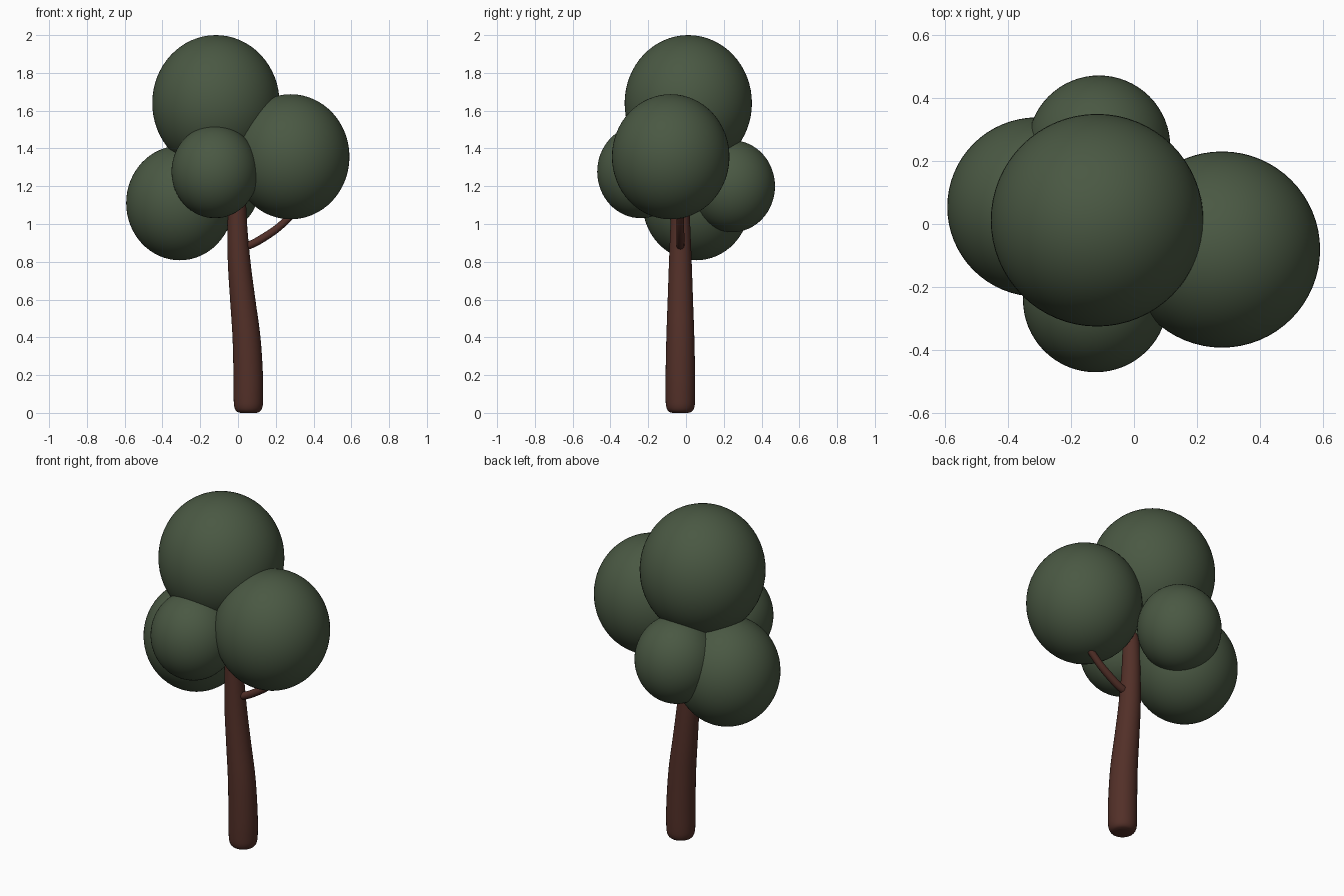
import bpy, bmesh, math
from mathutils import Vector

if "Cube" in bpy.data.objects:
    bpy.data.objects.remove(bpy.data.objects["Cube"])


def material(name, rgb):
    m = bpy.data.materials.new(name)
    m.diffuse_color = (*rgb, 1)
    m.use_nodes = True
    m.node_tree.nodes["Principled BSDF"].inputs["Base Color"].default_value = m.diffuse_color
    return m


leaf_green = material("leaf green", (0.068, 0.098, 0.056))
bark_brown = material("bark brown", (0.085, 0.029, 0.021))


def finish(bm, name, mat):
    bmesh.ops.recalc_face_normals(bm, faces=bm.faces)
    for f in bm.faces:
        f.smooth = True
    me = bpy.data.meshes.new(name)
    bm.to_mesh(me)
    bm.free()
    me.materials.append(mat)
    ob = bpy.data.objects.new(name, me)
    bpy.context.collection.objects.link(ob)
    return ob


def foliage(name, centre, r, rz):
    bm = bmesh.new()
    bmesh.ops.create_uvsphere(bm, u_segments=64, v_segments=32, radius=1)
    bmesh.ops.scale(bm, vec=(r, r, rz), verts=bm.verts)
    bmesh.ops.translate(bm, vec=centre, verts=bm.verts)
    finish(bm, name, leaf_green)


def catmull(a, b, c, d, t):
    return 0.5 * (2 * b + (c - a) * t + (2 * a - 5 * b + 4 * c - d) * t * t
                  + (3 * b - a - 3 * c + d) * t ** 3)


def limb(name, keys, level, sides=32, steps=5):
    """Tapered round limb through (x, y, z, radius) keys."""
    k = [Vector(p) for p in keys]
    k = [k[0]] + k + [k[-1]]
    pts = [catmull(*k[i:i + 4], s / steps)
           for i in range(len(k) - 3) for s in range(steps)] + [k[-1]]
    bm = bmesh.new()
    rings = []
    for i, p in enumerate(pts):
        tangent = (pts[min(i + 1, len(pts) - 1)] - pts[max(i - 1, 0)]).xyz.normalized()
        if level:
            tangent = Vector((0, 0, 1))
        u = Vector((0, 1, 0))
        v = tangent.cross(u).normalized()
        rings.append([bm.verts.new(p.xyz + p.w * (math.cos(a) * v + math.sin(a) * u))
                      for a in (2 * math.pi * j / sides for j in range(sides))])
    for a, b in zip(rings, rings[1:]):
        for j in range(sides):
            n = (j + 1) % sides
            bm.faces.new((a[j], a[n], b[n], b[j]))
    bm.faces.new(rings[0][::-1])
    bm.faces.new(rings[-1])
    return finish(bm, name, bark_brown)


# Crown: five slightly tall balls of leaves
foliage("foliage_top", (-0.117, 0.012, 1.64), 0.337, 0.36)
foliage("foliage_right", (0.279, -0.081, 1.356), 0.311, 0.331)
foliage("foliage_left", (-0.308, 0.054, 1.111), 0.284, 0.303)
foliage("foliage_front", (-0.122, -0.24, 1.277), 0.23, 0.246)
foliage("foliage_back", (-0.111, 0.245, 1.2), 0.226, 0.243)

# Trunk: leaning, tapered, with a rounded foot
limb("trunk", [
    (0.055, -0.03, 0.0, 0.042), (0.055, -0.03, 0.008, 0.062),
    (0.055, -0.03, 0.03, 0.074), (0.055, -0.03, 0.075, 0.078),
    (0.054, -0.03, 0.2, 0.078), (0.045, -0.03, 0.4, 0.074),
    (0.025, -0.03, 0.6, 0.067), (0.006, -0.03, 0.8, 0.06),
    (-0.004, -0.03, 1.0, 0.052), (-0.006, -0.03, 1.15, 0.047),
    (-0.006, -0.03, 1.23, 0.039), (-0.006, -0.03, 1.26, 0.018)], True)

# Side branch rising into the right ball
limb("branch", [
    (0.0, -0.03, 0.875, 0.022), (0.07, -0.03, 0.892, 0.021),
    (0.15, -0.03, 0.937, 0.021), (0.22, -0.03, 0.987, 0.02),
    (0.29, -0.03, 1.055, 0.019), (0.32, -0.03, 1.1, 0.017)], False, sides=20)
